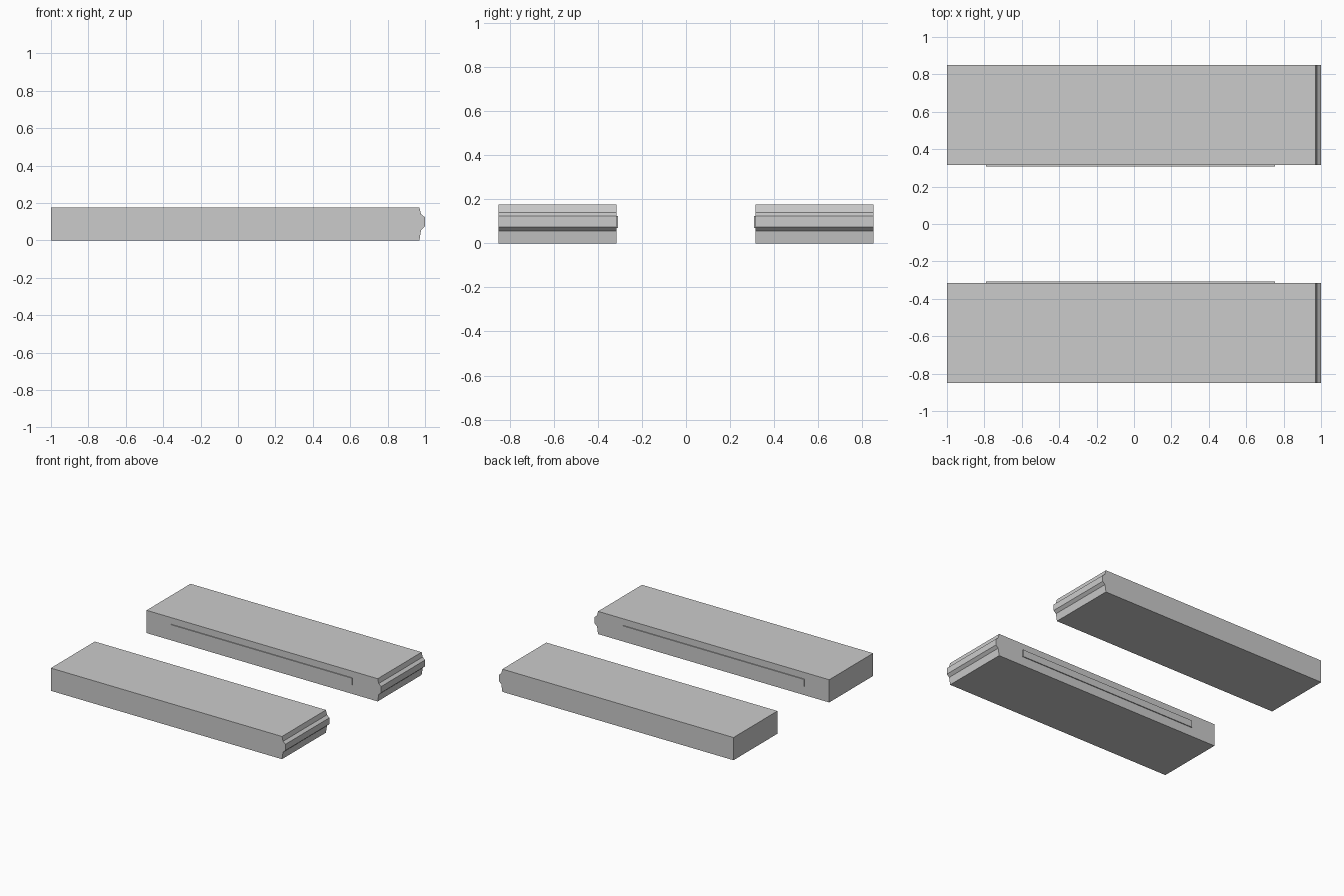
import bpy
import bmesh

if "Cube" in bpy.data.objects:
    bpy.data.objects.remove(bpy.data.objects["Cube"])


def extrude_profile(name, profile, y0, y1):
    """Extrude an (x, z) outline from y0 to y1 as a closed solid."""
    bm = bmesh.new()
    face = bm.faces.new([bm.verts.new((x, y0, z)) for x, z in profile])
    result = bmesh.ops.extrude_face_region(bm, geom=[face])
    verts = [v for v in result["geom"] if isinstance(v, bmesh.types.BMVert)]
    bmesh.ops.translate(bm, verts=verts, vec=(0, y1 - y0, 0))
    bmesh.ops.recalc_face_normals(bm, faces=bm.faces)
    mesh = bpy.data.meshes.new(name)
    bm.to_mesh(mesh)
    bm.free()
    obj = bpy.data.objects.new(name, mesh)
    bpy.context.collection.objects.link(obj)
    return obj


# Slab outline with a stepped nose at the +x end
slab = [(-1, 0), (0.97, 0), (0.979, 0.056), (1, 0.075),
        (1, 0.123), (0.979, 0.14), (0.97, 0.175), (-1, 0.175)]
# Thin raised strip on the inner side
strip = [(-0.79, 0.07), (0.755, 0.07), (0.755, 0.124), (-0.79, 0.124)]

for side, s in (("front", -1), ("back", 1)):
    extrude_profile(side + "_slab", slab, s * 0.315, s * 0.85)
    extrude_profile(side + "_inner_strip", strip, s * 0.308, s * 0.32)
